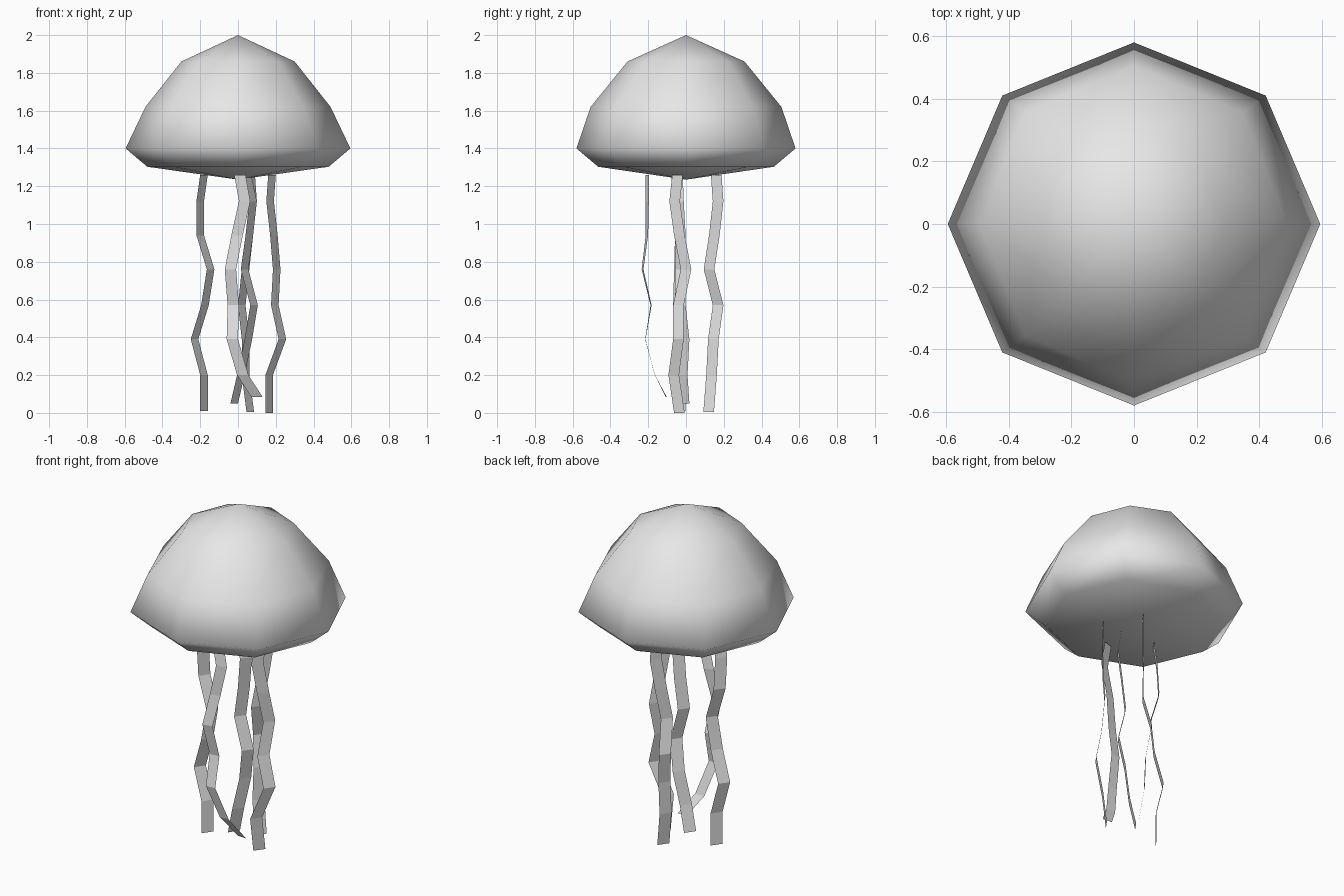
import bpy, bmesh, math

if "Cube" in bpy.data.objects:
    bpy.data.objects.remove(bpy.data.objects["Cube"])

grey = bpy.data.materials.new("soft grey")
grey.diffuse_color = (0.8, 0.8, 0.8, 1)
grey.use_nodes = True
grey.node_tree.nodes["Principled BSDF"].inputs["Base Color"].default_value = grey.diffuse_color


def add_object(name, bm):
    mesh = bpy.data.meshes.new(name)
    bm.to_mesh(mesh)
    bm.free()
    mesh.materials.append(grey)
    obj = bpy.data.objects.new(name, mesh)
    bpy.context.collection.objects.link(obj)
    return obj


# Bell: eight-sided profile (x radius, y radius, height) closed by two tips
RINGS = [(0.48, 0.465, 1.303), (0.595, 0.58, 1.40),
         (0.49, 0.505, 1.62), (0.30, 0.31, 1.86)]
SIDES = 8
bm = bmesh.new()
rings = []
for rx, ry, z in RINGS:
    angles = [2 * math.pi * i / SIDES for i in range(SIDES)]
    rings.append([bm.verts.new((rx * math.cos(a), ry * math.sin(a), z)) for a in angles])
bottom = bm.verts.new((0, 0, 1.235))
top = bm.verts.new((0, 0, 2.0))
for i in range(SIDES):
    j = (i + 1) % SIDES
    bm.faces.new((bottom, rings[0][j], rings[0][i]))
    bm.faces.new((top, rings[-1][i], rings[-1][j]))
    for low, high in zip(rings, rings[1:]):
        bm.faces.new((low[i], low[j], high[j], high[i]))
for f in bm.faces:
    f.smooth = True
add_object("bell", bm)


# Tentacles: flat ribbons through evenly spaced heights
def ribbon(name, xs, ys, tip, start_width=(0.04, 0.056), end_width=(0.04, 0.056)):
    heights = [1.26, 1.12, 0.94, 0.76, 0.57, 0.39, 0.20, tip]
    bm = bmesh.new()
    previous = None
    for i, (x, y, z) in enumerate(zip(xs, ys, heights)):
        t = i / (len(heights) - 1)
        wx, wy = [(a + (b - a) * t) / 2 for a, b in zip(start_width, end_width)]
        pair = (bm.verts.new((x - wx, y - wy, z)), bm.verts.new((x + wx, y + wy, z)))
        if previous:
            bm.faces.new((previous[0], pair[0], pair[1], previous[1]))
        previous = pair
    return add_object(name, bm)


ribbon("left_tentacle",
       (-0.18, -0.20, -0.20, -0.145, -0.175, -0.23, -0.18, -0.18),
       (-0.05, -0.045, -0.03, -0.035, -0.04, -0.03, -0.03, -0.03), 0.01)
ribbon("right_tentacle",
       (0.18, 0.17, 0.19, 0.205, 0.195, 0.235, 0.165, 0.165),
       (-0.045, -0.06, -0.035, 0.0, -0.04, -0.04, -0.065, -0.035), 0.0)
ribbon("middle_tentacle",
       (0.05, 0.08, 0.06, 0.035, 0.085, 0.055, 0.015, -0.02),
       (-0.045, -0.04, -0.03, -0.03, -0.03, -0.01, -0.02, -0.01), 0.05)
ribbon("back_tentacle",
       (0.07, 0.08, 0.06, 0.04, 0.02, 0.04, 0.04, 0.065),
       (0.16, 0.17, 0.15, 0.122, 0.17, 0.145, 0.135, 0.12), 0.005)
ribbon("front_tentacle",
       (0.01, 0.035, -0.005, -0.04, -0.025, -0.03, 0.025, 0.10),
       (-0.205, -0.205, -0.207, -0.23, -0.185, -0.215, -0.165, -0.105), 0.085,
       (0.06, 0.02), (0.06, -0.005))
